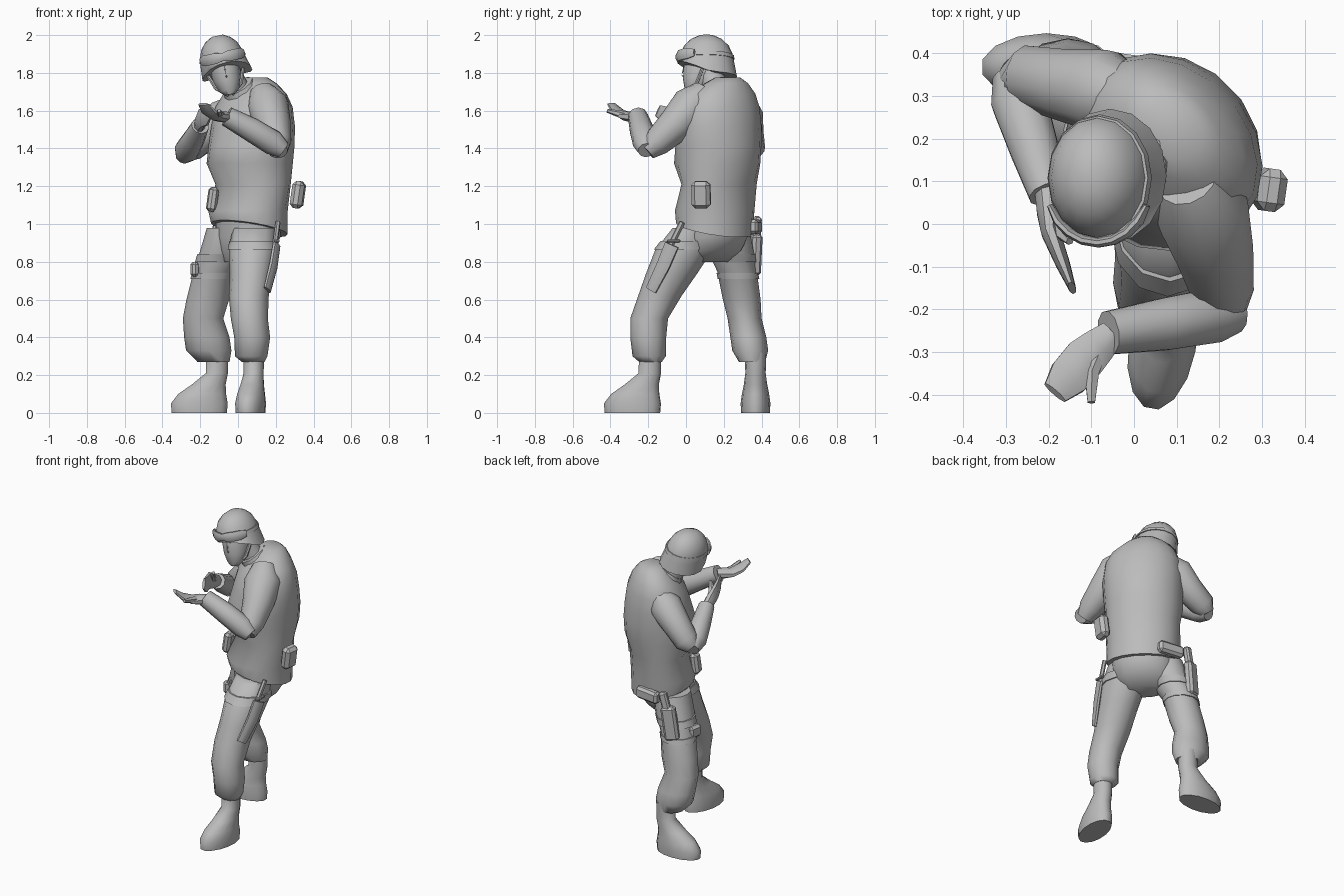
import bpy, bmesh
from math import sin, cos, pi, radians
from mathutils import Vector, Matrix

cube = bpy.data.objects.get("Cube")
if cube:
    bpy.data.objects.remove(cube, do_unlink=True)

grey = bpy.data.materials.new("plain grey")
grey.use_nodes = True
grey.diffuse_color = (0.5, 0.5, 0.5, 1)
grey.node_tree.nodes["Principled BSDF"].inputs["Base Color"].default_value = grey.diffuse_color


def finish(name, bm, mat=None, angle=40):
    if mat:
        bm.transform(mat)
    bmesh.ops.recalc_face_normals(bm, faces=bm.faces)
    mesh = bpy.data.meshes.new(name)
    bm.to_mesh(mesh)
    bm.free()
    mesh.materials.append(grey)
    mesh.polygons.foreach_set("use_smooth", [True] * len(mesh.polygons))
    mesh.set_sharp_from_angle(angle=radians(angle))
    obj = bpy.data.objects.new(name, mesh)
    bpy.context.collection.objects.link(obj)
    return obj


def skin(name, rings, mat=None, angle=40):
    """Join rings of points into a closed skin."""
    bm = bmesh.new()
    loops = [[bm.verts.new(p) for p in ring] for ring in rings]
    n = len(loops[0])
    for a, b in zip(loops, loops[1:]):
        for i in range(n):
            j = (i + 1) % n
            bm.faces.new((a[i], a[j], b[j], b[i]))
    bm.faces.new(loops[0])
    bm.faces.new(loops[-1])
    return finish(name, bm, mat, angle)


def loft(name, rows, yaw=0, sides=12, mat=None, angle=40):
    """Level oval rings, each x, y, z, half width, half depth."""
    turn = Matrix.Rotation(yaw, 3, 'Z')
    rings = []
    for x, y, z, rx, ry in rows:
        rings.append([Vector((x, y, z)) + turn @ Vector((rx * cos(2 * pi * i / sides),
                      ry * sin(2 * pi * i / sides), 0)) for i in range(sides)])
    return skin(name, rings, mat, angle)


def tube(name, path, radii, sides=10, mat=None, angle=40):
    """Rings square to a path; a radius is a number or (across, upright)."""
    pts = [Vector(p) for p in path]
    rings = []
    for k, p in enumerate(pts):
        t = (pts[min(k + 1, len(pts) - 1)] - pts[max(k - 1, 0)]).normalized()
        across = t.cross(Vector((0, 0, 1))).normalized()
        upright = across.cross(t)
        r = radii[k] if isinstance(radii, list) else radii
        w, h = r if isinstance(r, tuple) else (r, r)
        rings.append([p + across * w * cos(2 * pi * (i + .5) / sides)
                      + upright * h * sin(2 * pi * (i + .5) / sides) for i in range(sides)])
    return skin(name, rings, mat, angle)


def box(name, loc, size, yaw=0, tilt=0, bevel=0.015):
    bm = bmesh.new()
    bmesh.ops.create_cube(bm, size=1, matrix=Matrix.Diagonal((*size, 1)))
    bmesh.ops.bevel(bm, geom=bm.edges[:], offset=bevel, segments=1, affect='EDGES')
    mat = Matrix.Translation(loc) @ Matrix.Rotation(yaw, 4, 'Z') @ Matrix.Rotation(tilt, 4, 'Y')
    return finish(name, bm, mat, 30)


TWIST = radians(-45)  # the body is turned toward its right

# Torso with vest hem and hunched shoulders
vest = loft("torso_vest", [(.06, .15, .975, .215, .19), (.053, .152, 1.07, .222, .198),
                           (.08, .175, 1.21, .225, .17), (.062, .165, 1.32, .235, .222),
                           (.072, .172, 1.42, .24, .215), (.08, .178, 1.52, .243, .197),
                           (.085, .185, 1.62, .23, .175), (.09, .2, 1.69, .195, .135),
                           (.09, .215, 1.745, .13, .095), (.09, .22, 1.775, .075, .06)],
            TWIST, 18, angle=60)
# The hem hangs lower at the back
for v in vest.data.vertices:
    if v.co.z < 1:
        v.co.z -= (v.co.x + v.co.y - .21) * .17
loft("pelvis", [(.055, .155, 1.04, .195, .16), (.055, .155, .93, .19, .155),
                (.04, .145, .86, .175, .125), (.02, .13, .8, .12, .07)], TWIST, 14, angle=60)
tube("neck", [(.03, .18, 1.64), (-.05, .13, 1.8)], .068)
tube("collar", [(.04, .18, 1.66), (.0, .15, 1.73)], [.11, .085])

# Legs: left one forward, right one back
loft("left_leg", [(.09, .05, .98, .118, .12), (.078, -.012, .86, .127, .152),
                  (.07, -.075, .74, .114, .136), (.057, -.138, .62, .106, .115),
                  (.06, -.195, .5, .098, .1), (.075, -.2, .4, .095, .095),
                  (.07, -.195, .3, .086, .088), (.08, -.188, .27, .06, .06)], angle=60)
loft("right_leg", [(-.05, .22, .98, .115, .115), (-.082, .235, .86, .118, .122),
                   (-.13, .27, .75, .105, .105), (-.16, .295, .6, .113, .1),
                   (-.185, .31, .5, .107, .09), (-.165, .33, .4, .12, .095),
                   (-.155, .34, .33, .12, .095), (-.13, .35, .27, .085, .07)], angle=60)


def boot(name, ankle, yaw):
    mat = Matrix.Translation(ankle) @ Matrix.Rotation(yaw, 4, 'Z')
    loft(name, [(0, -.095, 0, .076, .15), (0, -.095, .05, .079, .154),
                (0, -.08, .1, .072, .13), (0, -.045, .15, .062, .092),
                (0, -.002, .21, .054, .06), (0, 0, .32, .056, .058)], sides=14, mat=mat, angle=50)


boot("left_boot", (.083, -.19, 0), radians(-10))
boot("right_boot", (-.11, .368, 0), radians(-90))

# Thigh straps
loft("left_thigh_strap", [(.085, .01, .91, .131, .145), (.079, -.012, .865, .134, .158)])
loft("right_thigh_strap_upper", [(-.093, .242, .84, .122, .125), (-.11, .254, .8, .118, .12)])
loft("right_thigh_strap_lower", [(-.133, .272, .74, .111, .11), (-.14, .278, .71, .112, .11)])

# Arms
tube("left_upper_arm", [(.125, .1, 1.7), (.158, .035, 1.625), (.187, -.06, 1.52),
                        (.207, -.155, 1.43), (.213, -.205, 1.385)], [.07, .112, .094, .075, .05], 12)
tube("left_forearm", [(.24, -.21, 1.39), (.185, -.215, 1.43), (.07, -.235, 1.5), (-.06, -.255, 1.57)],
     [.045, .067, .064, .053])
tube("right_upper_arm", [(-.01, .29, 1.62), (-.07, .31, 1.57), (-.16, .325, 1.48),
                         (-.25, .345, 1.4), (-.28, .335, 1.37)], [.07, .1, .086, .075, .05], 12)
tube("right_forearm", [(-.288, .35, 1.36), (-.27, .29, 1.39), (-.235, .18, 1.45), (-.2, .07, 1.52)],
     [.045, .068, .06, .048])


def hand(name, wrist, knuckle, tip, thumb, upright=False):
    """Cupped palm with the fingers held together, and a thumb."""
    w, k, t, th = (Vector(v) for v in (wrist, knuckle, tip, thumb))
    sizes = [(.034, .03), (.046, .03), (.054, .024), (.052, .018), (.034, .009)]
    bend = k.lerp(t, .55) - Vector((0, 0, .012))
    tube(name + "_palm_and_fingers", [w, w.lerp(k, .5), k, bend, t],
         [s[::-1] if upright else s for s in sizes], 8)
    tube(name + "_thumb", [w.lerp(k, .3), w.lerp(k, .75).lerp(th, .4), th], [.02, .02, .01], 6)


hand("left_hand", (-.05, -.255, 1.565), (-.115, -.315, 1.57), (-.185, -.395, 1.635), (-.1, -.418, 1.6))
hand("right_hand", (-.205, .08, 1.515), (-.195, -.02, 1.56), (-.145, -.15, 1.6),
     (-.15, -.04, 1.63), True)

# Head and helmet, leaning to the right
HEAD = Matrix.Translation((-.07, .108, 1.823)) @ Matrix.Rotation(radians(-12), 4, 'Y')
loft("head", [(0, -.075, -.14, .03, .03), (0, -.06, -.115, .055, .055), (0, -.035, -.06, .075, .09),
              (0, -.015, 0, .082, .108), (0, 0, .07, .085, .11)], sides=14, mat=HEAD, angle=60)
tube("nose", [(0, -.11, .02), (0, -.132, -.035), (0, -.11, -.05)],
     [.009, .014, .01], 6, HEAD)
helmet = loft("helmet", [(.005, .005, -.045, .135, .157), (0, 0, .03, .124, .148),
                         (-.003, 0, .08, .114, .139), (-.003, 0, .125, .097, .118),
                         (-.003, 0, .157, .068, .085), (-.003, 0, .178, .03, .04)],
              sides=16, mat=HEAD, angle=60)
# Slope the rim up over the face
to_head = HEAD.inverted()
for v in helmet.data.vertices:
    p = to_head @ v.co
    if p.z < 0 and p.y < .02:
        v.co.z += (.02 - p.y) * .45
loft("helmet_band", [(0, 0, .05, .125, .149), (0, 0, .072, .12, .145)], sides=16, mat=HEAD)

# Goggles curved round the helmet front, pinched at the nose
arc = [radians(205 + 130 * i / 8) for i in range(9)]
tube("goggles", [(.128 * cos(a), .152 * sin(a), .062) for a in arc],
     [(.007, .02)] + [(.012, .031)] * 3 + [(.012, .022)] + [(.012, .031)] * 3 + [(.007, .02)], 8, HEAD)
for side, s in (("left", 1), ("right", -1)):
    tube(side + "_chin_strap", [(s * .095, -.02, -.02), (s * .07, -.05, -.09), (s * .01, -.085, -.142)],
         (.007, .011), 6, HEAD)

# Gear: knife and sheath on the left thigh
tube("knife_sheath", [(.205, -.075, .89), (.188, -.12, .78), (.155, -.185, .65)],
     [(.016, .042), (.018, .04), (.014, .034)], 8)
tube("knife_handle", [(.193, -.09, .87), (.212, -.02, 1.01)], (.013, .016), 6)
box("knife_guard", (.205, -.065, .91), (.03, .07, .015), 0, 0, .004)

# Pouches
box("left_hip_pouch", (.317, .08, 1.155), (.065, .1, .145), radians(-8), radians(8), .02)
box("front_radio_pouch", (-.135, .09, 1.13), (.05, .07, .13), radians(10), radians(8))
box("right_thigh_pouch", (-.225, .235, .76), (.045, .09, .08), radians(-10))

# Holster and pistol behind the right hip
box("holster", (-.14, .365, .84), (.09, .055, .22), radians(20), radians(8))
box("pistol_grip", (-.11, .375, .975), (.05, .04, .13), radians(15), radians(15), .01)
box("rear_belt_pouch", (.02, .365, .985), (.17, .055, .075), radians(-8))
